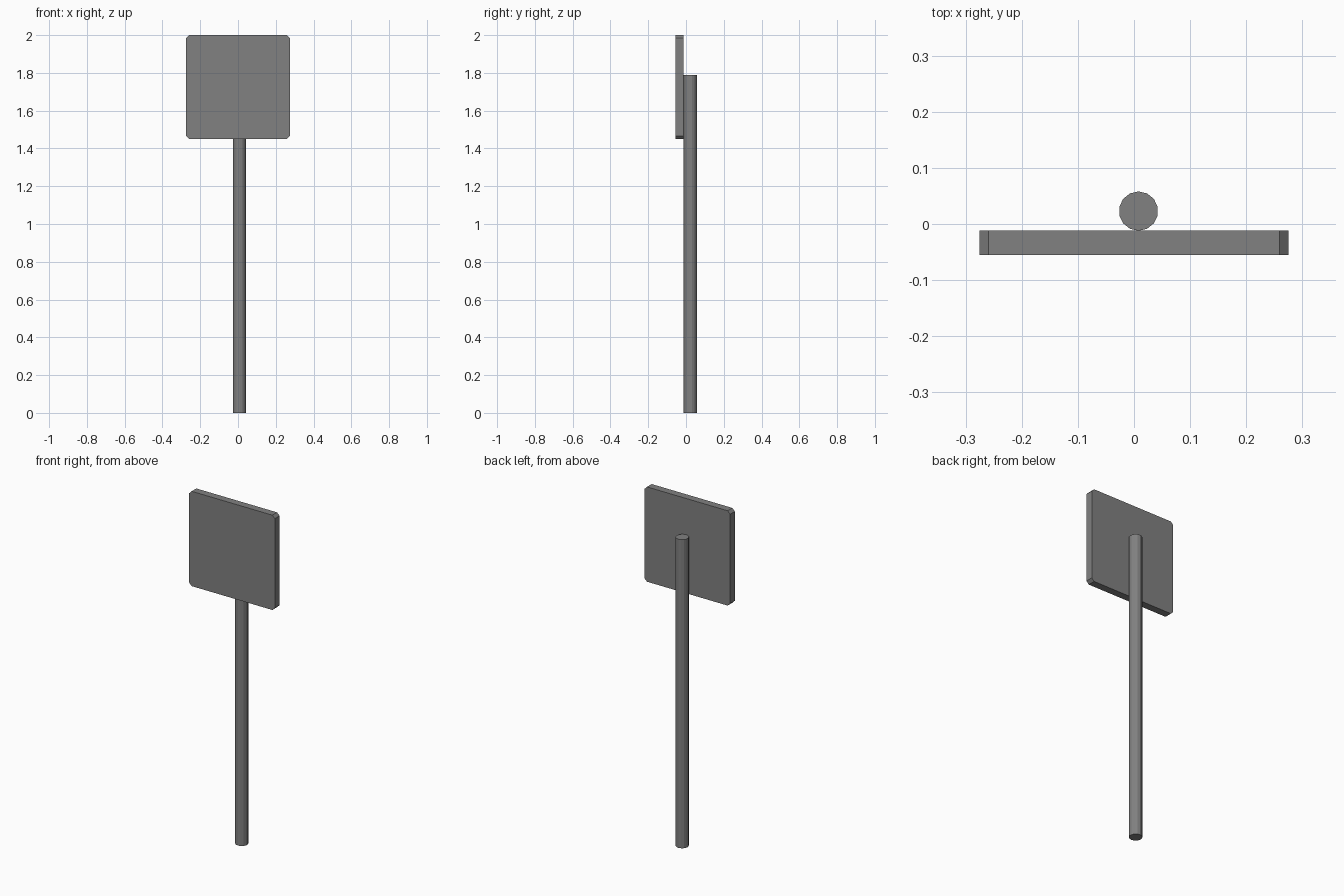
import bpy
import bmesh
from mathutils import Matrix, Vector

cube = bpy.data.objects.get("Cube")
if cube:
    bpy.data.objects.remove(cube, do_unlink=True)

# Single grey metal
grey = bpy.data.materials.new("grey_metal")
grey.use_nodes = True
colour = (0.22, 0.22, 0.22, 1)
grey.diffuse_color = colour
grey.node_tree.nodes["Principled BSDF"].inputs["Base Color"].default_value = colour


def add_object(name, bm):
    mesh = bpy.data.meshes.new(name)
    bmesh.ops.recalc_face_normals(bm, faces=bm.faces)
    bm.to_mesh(mesh)
    bm.free()
    mesh.materials.append(grey)
    obj = bpy.data.objects.new(name, mesh)
    bpy.context.collection.objects.link(obj)
    return obj


# Pole: faceted cylinder with a corner pointing to the back
height, radius = 1.79, 0.035
bm = bmesh.new()
bmesh.ops.create_cone(
    bm, cap_ends=True, segments=14, radius1=radius, radius2=radius, depth=height,
    matrix=Matrix.Translation((0.008, 0.023, height / 2)))
add_object("pole", bm)

# Sign board: square plate with its four corners cut off
width, thickness, corner = 0.55, 0.043, 0.016
bm = bmesh.new()
bmesh.ops.create_cube(bm, size=1)
bmesh.ops.scale(bm, vec=Vector((width, thickness, width)), verts=bm.verts)
bmesh.ops.translate(bm, vec=Vector((0, -0.0335, 2 - width / 2)), verts=bm.verts)
corner_edges = [e for e in bm.edges
                if abs(e.verts[0].co.y - e.verts[1].co.y) > thickness / 2]
bmesh.ops.bevel(bm, geom=corner_edges, offset=corner, offset_type='OFFSET',
                segments=1, affect='EDGES')
add_object("sign_board", bm)
